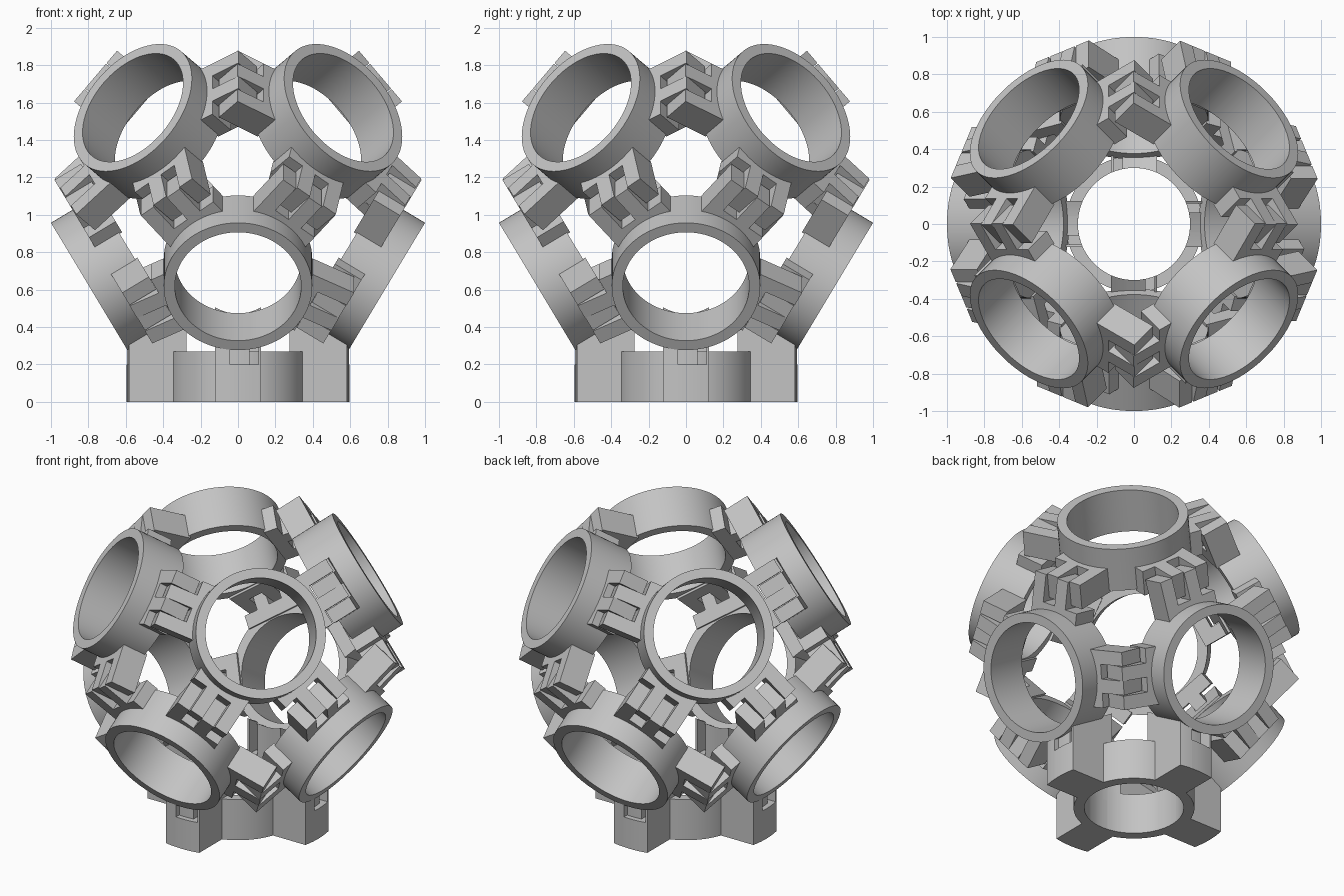
import bpy, bmesh, math
from mathutils import Vector, Matrix

if "Cube" in bpy.data.objects:
    bpy.data.objects.remove(bpy.data.objects["Cube"])

grey = bpy.data.materials.new("plain grey")
grey.use_nodes = True
COLOUR = (0.55, 0.55, 0.55, 1)
grey.diffuse_color = COLOUR
grey.node_tree.nodes["Principled BSDF"].inputs["Base Color"].default_value = COLOUR

CENTRE = Vector((0, 0, 1.095))
OUTER, INNER = 0.397, 0.338       # tube radii
NEAR, FAR = 0.643, 0.928          # tube ends, measured from the centre
TILT = math.radians(31)
STEPS = 80


def finish(bm, name, smooth=False):
    bmesh.ops.recalc_face_normals(bm, faces=bm.faces)
    mesh = bpy.data.meshes.new(name)
    bm.to_mesh(mesh)
    bm.free()
    mesh.materials.append(grey)
    obj = bpy.data.objects.new(name, mesh)
    bpy.context.collection.objects.link(obj)
    if smooth:
        bpy.ops.object.select_all(action='DESELECT')
        obj.select_set(True)
        bpy.context.view_layer.objects.active = obj
        bpy.ops.object.shade_smooth_by_angle(angle=math.radians(30))
    return obj


def tube(name, r_in, r_out, low, high, matrix):
    """Hollow cylinder along the local z axis."""
    bm = bmesh.new()
    profile = [(r_in, low), (r_out, low), (r_out, high), (r_in, high)]
    rings = []
    for i in range(STEPS):
        a = math.tau * i / STEPS
        rings.append([bm.verts.new(matrix @ Vector((r * math.cos(a), r * math.sin(a), z)))
                      for r, z in profile])
    for i, ring in enumerate(rings):
        after = rings[(i + 1) % STEPS]
        for j in range(4):
            k = (j + 1) % 4
            bm.faces.new((ring[j], ring[k], after[k], after[j]))
    return finish(bm, name, True)


def add_box(bm, origin, axes, spans):
    """Box given by a span along each of three axes."""
    frame = Matrix(axes).transposed().to_4x4()
    mid = Vector([(a + b) / 2 for a, b in spans])
    size = Vector([b - a for a, b in spans])
    bmesh.ops.create_cube(bm, size=1, matrix=Matrix.Translation(origin) @ frame
                          @ Matrix.Translation(mid) @ Matrix.Diagonal(size).to_4x4())


def direction(azimuth, tilt):
    return Vector((math.cos(tilt) * math.cos(azimuth),
                   math.cos(tilt) * math.sin(azimuth), math.sin(tilt)))


# Eight tubes: four leaning down on the axes, four leaning up on the diagonals
lower = [direction(math.pi / 2 * i, -TILT) for i in range(4)]
upper = [direction(math.pi / 2 * i + math.pi / 4, TILT) for i in range(4)]
for label, group in (("lower", lower), ("upper", upper)):
    for i, d in enumerate(group):
        m = Matrix.Translation(CENTRE) @ d.to_track_quat('Z', 'Y').to_matrix().to_4x4()
        tube(f"{label}_tube_{i + 1}", INNER, OUTER, NEAR, FAR, m)

# Interlocking clips between neighbouring tubes
LANE = 0.0888
CLIP_TOP, RIDGE = 0.794, 0.607


def clip_half(name, a, b):
    p = (b - a * a.dot(b)).normalized()
    v = a.cross(p)
    bm = bmesh.new()
    depth = (NEAR - 0.015, CLIP_TOP)
    add_box(bm, CENTRE, (a, p, v), (depth, (0.345, 0.432), (-2 * LANE, 2 * LANE)))
    for lane in (-0.5, 1.5):
        add_box(bm, CENTRE, (a, p, v),
                (depth, (0.43, RIDGE), ((lane - 0.47) * LANE, (lane + 0.5) * LANE)))
    finish(bm, name)


pairs = []
for i in range(4):
    pairs += [(upper[i], upper[(i + 1) % 4]), (lower[i], lower[(i + 1) % 4]),
              (upper[i], lower[i]), (upper[i], lower[(i + 1) % 4])]
for i, (a, b) in enumerate(pairs):
    clip_half(f"clip_{i + 1}_first_half", a, b)
    clip_half(f"clip_{i + 1}_second_half", b, a)

# Base ring
tube("base_ring", 0.30, 0.365, 0, 0.27, Matrix.Identity(4))

# Four base arms with curved ends and a slotted top that meets the lower tubes
ARM_IN, ARM_OUT = 0.30, 0.595


def tube_underside(r, y):
    gap = OUTER - math.sqrt(OUTER ** 2 - y * y)
    return 0.285 + (0.59 - r) * math.tan(TILT) + gap + 0.012


def arm_lane(bm, turn, y0, y1, top=None, r_out=ARM_OUT):
    """One lengthwise strip of an arm, between two sideways positions."""
    steps = 4
    columns = []
    for i in range(steps + 1):
        y = y0 + (y1 - y0) * i / steps
        x_in = math.sqrt(ARM_IN ** 2 - y * y)
        x_out = math.sqrt(r_out ** 2 - y * y)
        points = [(x_in, 0), (x_out, 0), (x_out, top or tube_underside(x_out, y)),
                  (x_in, top or tube_underside(x_in, y))]
        columns.append([bm.verts.new(turn @ Vector((x, y, z))) for x, z in points])
    for c, d in zip(columns, columns[1:]):
        for j in range(4):
            k = (j + 1) % 4
            bm.faces.new((c[j], c[k], d[k], d[j]))
    bm.faces.new(columns[0])
    bm.faces.new(columns[-1])


for i in range(4):
    turn = Matrix.Rotation(math.pi / 2 * i, 4, 'Z')
    bm = bmesh.new()
    arm_lane(bm, turn, -0.122, -0.042)
    arm_lane(bm, turn, -0.042, 0.11, top=0.2)
    arm_lane(bm, turn, 0.11, 0.122)
    finish(bm, f"base_arm_{i + 1}", True)
    # Tab reaching down from the tube into the slot
    bm = bmesh.new()
    arm_lane(bm, turn, -0.042, 0.062, r_out=0.56)
    finish(bm, f"base_tab_{i + 1}", True)
